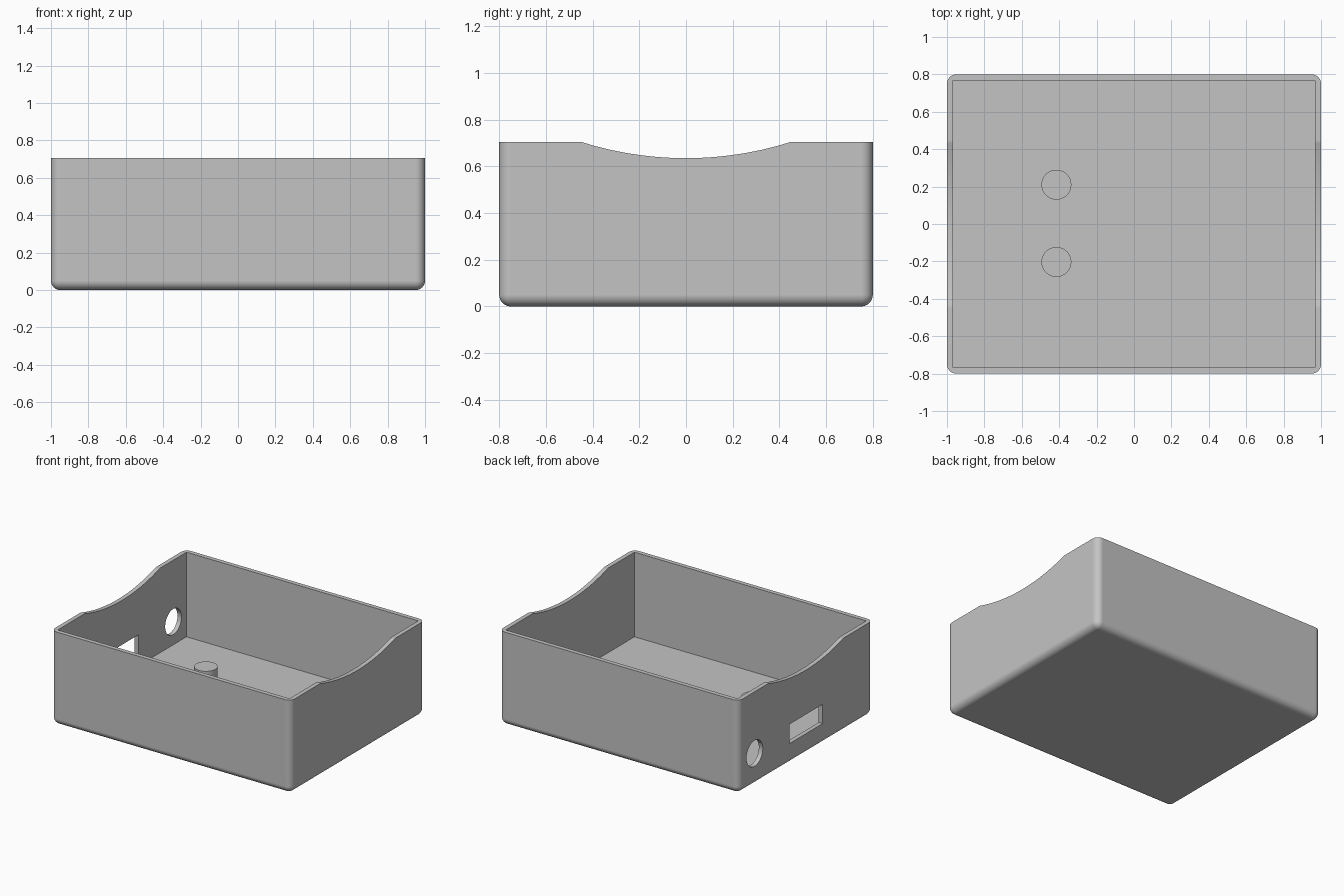
import bpy, bmesh, math

if "Cube" in bpy.data.objects:
    bpy.data.objects.remove(bpy.data.objects["Cube"], do_unlink=True)

WIDTH, DEPTH, HEIGHT = 2.0, 1.6, 0.705
WALL, FLOOR, ROUND = 0.033, 0.067, 0.05

grey = bpy.data.materials.new("light_grey")
grey.use_nodes = True
COLOUR = (0.55, 0.55, 0.55, 1)
grey.diffuse_color = COLOUR
grey.node_tree.nodes["Principled BSDF"].inputs["Base Color"].default_value = COLOUR


def box(name, low, high):
    """Axis-aligned box between two corners."""
    size = [b - a for a, b in zip(low, high)]
    centre = [(a + b) / 2 for a, b in zip(low, high)]
    bpy.ops.mesh.primitive_cube_add(size=1, location=centre)
    ob = bpy.context.object
    ob.name = name
    ob.scale = size
    bpy.ops.object.transform_apply(location=True, scale=True)
    ob.data.materials.append(grey)
    return ob


def cylinder(name, centre, radius, length, sides=48, along_x=False):
    turn = (0, math.pi / 2, 0) if along_x else (0, 0, 0)
    bpy.ops.mesh.primitive_cylinder_add(vertices=sides, radius=radius, depth=length,
                                        location=centre, rotation=turn)
    ob = bpy.context.object
    ob.name = name
    bpy.ops.object.transform_apply(location=True, rotation=True)
    ob.data.materials.append(grey)
    return ob


def activate(ob):
    bpy.ops.object.select_all(action="DESELECT")
    ob.select_set(True)
    bpy.context.view_layer.objects.active = ob


def cut(ob, cutter):
    """Subtract the cutter and discard it."""
    cutter.hide_render = True
    activate(ob)
    mod = ob.modifiers.new("cut", "BOOLEAN")
    mod.operation, mod.solver, mod.object = "DIFFERENCE", "EXACT", cutter
    bpy.ops.object.modifier_apply(modifier=mod.name)
    bpy.data.objects.remove(cutter, do_unlink=True)


# Case body, rounded everywhere except around the open rim
case = box("case", (-WIDTH / 2, -DEPTH / 2, 0), (WIDTH / 2, DEPTH / 2, HEIGHT))
bm = bmesh.new()
bm.from_mesh(case.data)
edges = [e for e in bm.edges if min(v.co.z for v in e.verts) < HEIGHT / 2]
bmesh.ops.bevel(bm, geom=edges, offset=ROUND, segments=8, profile=0.5, affect="EDGES")
bm.to_mesh(case.data)
bm.free()

# Square-cornered cavity
x, y = WIDTH / 2 - WALL, DEPTH / 2 - WALL
cut(case, box("cavity", (-x, -y, FLOOR), (x, y, HEIGHT + 0.2)))

# Shallow arc dipping into both end walls
half_span, dip = 0.45, 0.07
radius = (half_span ** 2 + dip ** 2) / (2 * dip)
cut(case, cylinder("rim_arc", (0, 0, HEIGHT - dip + radius), radius, 3, 256, True))

# Port openings in the right end wall
cut(case, cylinder("round_port", (-1, 0.61, 0.24), 0.097, 0.2, 64, True))
cut(case, box("slot_port", (-1.1, -0.2, 0.155), (-0.9, 0.195, 0.3)))

# Two support posts standing on the floor
posts = []
for label, y in (("back", 0.21), ("front", -0.203)):
    top, base = 0.204, FLOOR - 0.01
    posts.append(cylinder(label + "_post", (-0.415, y, (top + base) / 2), 0.08, top - base))

# Smooth curved surfaces, crisp edges
for ob in [case] + posts:
    activate(ob)
    bpy.ops.object.shade_smooth_by_angle(angle=math.radians(30))
weighted = case.modifiers.new("weighted_normals", "WEIGHTED_NORMAL")
weighted.keep_sharp = True
